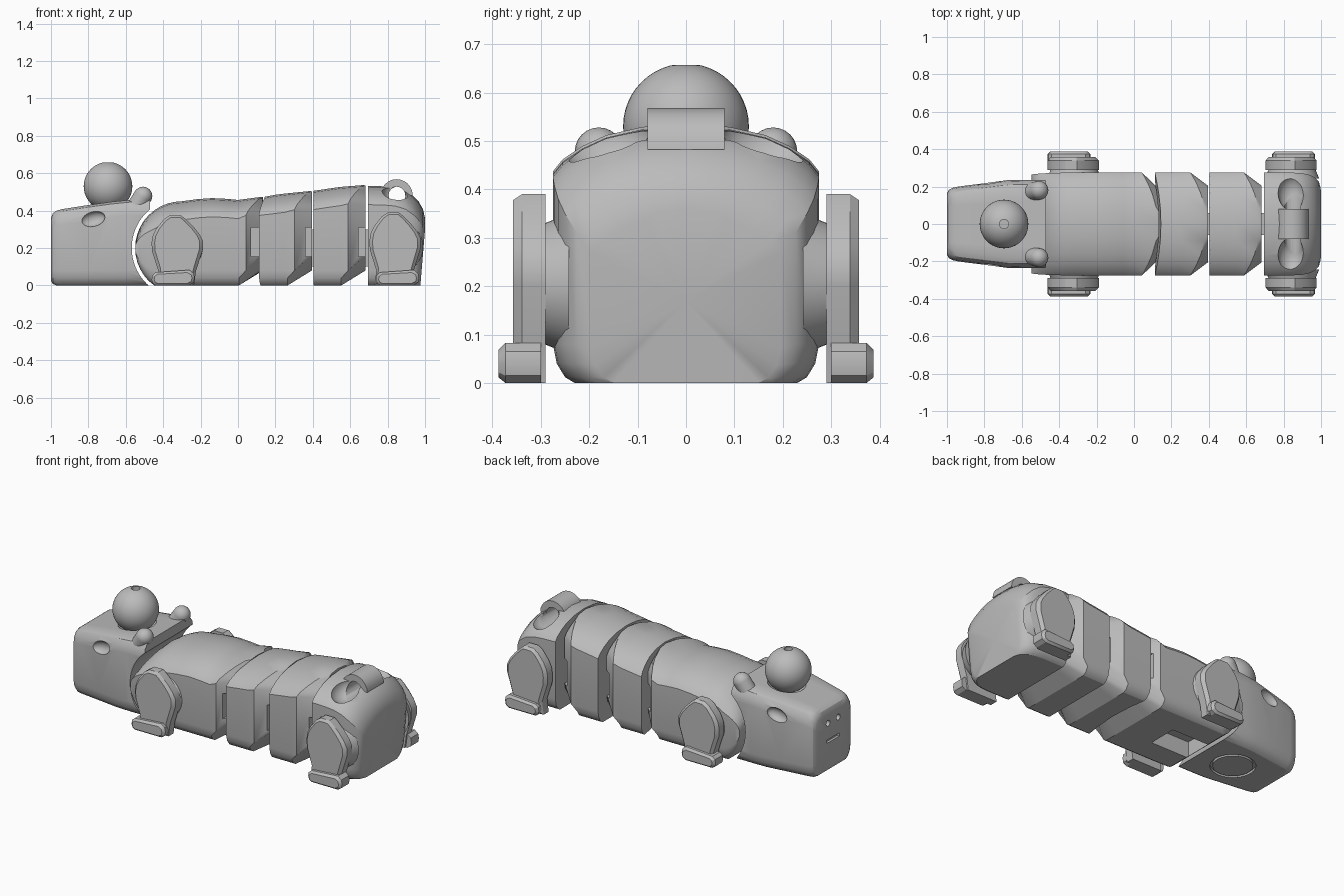
import bpy, bmesh, math
from mathutils import Matrix, Vector

if "Cube" in bpy.data.objects:
    bpy.data.objects.remove(bpy.data.objects["Cube"])

mat = bpy.data.materials.new("plain_grey")
mat.diffuse_color = (0.5, 0.5, 0.5, 1)
mat.use_nodes = True
mat.node_tree.nodes["Principled BSDF"].inputs["Base Color"].default_value = mat.diffuse_color


def finish(bm, name, angle=30):
    bmesh.ops.recalc_face_normals(bm, faces=bm.faces)
    me = bpy.data.meshes.new(name)
    bm.to_mesh(me)
    bm.free()
    ob = bpy.data.objects.new(name, me)
    bpy.context.collection.objects.link(ob)
    me.materials.append(mat)
    smooth(ob, angle)
    return ob


def smooth(ob, angle=30):
    bpy.ops.object.select_all(action='DESELECT')
    ob.select_set(True)
    bpy.context.view_layer.objects.active = ob
    bpy.ops.object.shade_smooth_by_angle(angle=math.radians(angle))


def ball(name, loc, radii, rot=0, seg=32):
    bm = bmesh.new()
    m = Matrix.Translation(loc) @ Matrix.Rotation(rot, 4, 'Y') @ Matrix.Diagonal((*radii, 1))
    bmesh.ops.create_uvsphere(bm, u_segments=seg, v_segments=seg // 2, radius=1, matrix=m)
    return finish(bm, name)


def box(name, lo, hi):
    bm = bmesh.new()
    lo, hi = Vector(lo), Vector(hi)
    bmesh.ops.create_cube(bm, size=1, matrix=Matrix.Translation((lo + hi) / 2) @ Matrix.Diagonal((*(hi - lo), 1)))
    return finish(bm, name)


def tube(name, loc, r1, r2, depth, axis='Y', seg=48):
    bm = bmesh.new()
    rot = {'Z': Matrix(), 'Y': Matrix.Rotation(-math.pi / 2, 4, 'X'),
           'X': Matrix.Rotation(math.pi / 2, 4, 'Y')}[axis]
    bmesh.ops.create_cone(bm, cap_ends=True, segments=seg, radius1=r1, radius2=r2, depth=depth,
                          matrix=Matrix.Translation(loc) @ rot)
    return finish(bm, name)


def cut(ob, *cutters, op='DIFFERENCE'):
    for c in cutters:
        bpy.context.view_layer.objects.active = ob
        m = ob.modifiers.new("cut", 'BOOLEAN')
        m.operation, m.solver, m.object = op, 'EXACT', c
        bpy.ops.object.modifier_apply(modifier=m.name)
        bpy.data.objects.remove(c)
    smooth(ob)


def ring(x, w, h, z0=0, boxy=False, shift=None):
    """Cross-section with rounded lower corners and a domed or boxy top."""
    k = min(1, (h - z0) / 0.4)
    half = [(0, z0), (w * .5, z0), (w - .045, z0), (w - .025, z0 + .012 * k), (w - .008, z0 + .04 * k),
            (w, z0 + .08 * k)]
    if boxy:
        half += [(w, h - .08 * k), (w - .006, h - .04 * k), (w - .025, h - .012 * k), (w - .055, h), (w * .5, h), (0, h)]
    else:
        half += [(w, h - .1 * k), (w - .02, h - .075 * k), (w - .06, h - .048 * k), (w - .11, h - .025 * k),
                 (w * .33, h - .008 * k), (0, h)]
    pts = half + [(-y, z) for y, z in half[-2:0:-1]]
    return [Vector((x + (shift(y, z) if shift else 0), y, z)) for y, z in pts]


def loft(name, rings):
    bm = bmesh.new()
    vs = [[bm.verts.new(p) for p in r] for r in rings]
    n = len(vs[0])
    for a, b in zip(vs, vs[1:]):
        for i in range(n):
            bm.faces.new((a[i], a[(i + 1) % n], b[(i + 1) % n], b[i]))
    for r in (vs[0], vs[-1]):
        c = bm.verts.new(sum((v.co for v in r), Vector()) / n)
        for i in range(n):
            bm.faces.new((r[i], r[(i + 1) % n], c))
    return finish(bm, name)


def rear_end(xe, h, c=0):
    """Tapered rounded back end of a body segment."""
    bow = lambda y, z: -c * (y / .275) ** 2
    lip = lambda y, z: -.13 if z < .05 else -.008 - .085 * (y / .275) ** 2
    return [ring(xe, .275, h, shift=lip), ring(xe, .205, h - .003, .08, shift=bow)]


# Head with concave neck, eye dents, nostrils, mouth and ball socket
head = loft("head", [ring(*a, boxy=True) for a in (
    (-1, .165, .36, .025), (-.99, .182, .385, .008), (-.97, .193, .4, 0), (-.94, .2, .408, 0),
    (-.8, .218, .43, 0), (-.68, .234, .447, 0), (-.6, .236, .455, 0), (-.47, .236, .468, 0))])
cut(head, tube("neck_cutter", (-.3, 0, .2), .268, .268, 1, seg=96),
    ball("socket_cutter", (-.695, 0, .53), (.139, .139, .139)),
    box("mouth_cutter", (-1.1, -.06, .18), (-.985, .06, .2)))
for s in (-1, 1):
    cut(head, ball("eye_cutter", (-.775, s * .225, .355), (.065, .035, .04), rot=-.25),
        tube("nostril_cutter", (-1, s * .05, .3), .018, .018, .05, 'X', 20))
groove = tube("groove_cutter", (-.7, 0, 0), .125, .125, .03, 'Z')
cut(groove, tube("groove_core", (-.7, 0, 0), .11, .11, .1, 'Z'))
cut(head, groove)

# Ball on the head with a flat pierced top
top_ball = ball("head_ball", (-.695, 0, .53), (.13, .13, .13), seg=48)
cut(top_ball, box("flat_cutter", (-.9, -.2, .657), (-.5, .2, .8)),
    tube("hole_cutter", (-.695, 0, .65), .025, .025, .06, 'Z', 24))

# Ears
for s in (-1, 1):
    bm = bmesh.new()
    a, b = Vector((-.545, s * .172, .42)), Vector((-.508, s * .18, .478))
    for p in (a, b):
        bmesh.ops.create_uvsphere(bm, u_segments=24, v_segments=12, radius=.05, matrix=Matrix.Translation(p))
    q = (b - a).to_track_quat('Z', 'Y').to_matrix().to_4x4()
    bmesh.ops.create_cone(bm, segments=24, radius1=.05, radius2=.05, depth=(b - a).length,
                          matrix=Matrix.Translation((a + b) / 2) @ q)
    finish(bm, "ear")

# Front body with a round front
rings = []
for i in range(1, 11):
    t = i / 10 * math.pi / 2
    dz = .25 * math.sin(t)
    rings.append(ring(-.3 - .25 * math.cos(t), .262 + .013 * math.sin(t), .2 + dz, max(0, .2 - dz)))
rings += [ring(*a) for a in ((-.22, .275, .461), (-.14, .275, .467), (-.06, .275, .463), (0, .275, .457))]
front_body = loft("front_body", rings + rear_end(.135, .474, .035))
cut(front_body, box("slot_cutter", (-.46, -.09, -.1), (-.2, .09, .1)))

# Middle body segments
mid_a = loft("middle_segment_front", [
    ring(.111, .275, .474, shift=lambda y, z: .033 * (1 - (y / .275) ** 2)),
    ring(.2, .275, .485), ring(.25, .275, .491)] + rear_end(.395, .505))
mid_b = loft("middle_segment_back", [
    ring(.405, .275, .506), ring(.48, .275, .517), ring(.55, .275, .527)] + rear_end(.682, .537))

# Side notches in each joint, and the link inside it
for ob, x in ((front_body, .11), (mid_a, .4), (mid_b, .685)):
    for s in (-1, 1):
        lo, hi = sorted((s * .12, s * .4))
        cut(ob, box("notch_cutter", (x - .04, lo, .155), (x + .001, hi, .31)))
    box("joint_link", (x - .05, -.06, .1), (x + .04, .06, .3))

# Rump with rounded back and scooped tail loop
rump = loft("rump", [ring(*a, shift=lambda y, z: 0) for a in (
    (.695, .275, .532), (.78, .275, .53), (.84, .275, .525))] +
    [ring(*a, shift=lambda y, z: -.025 * max(0, 1 - z / .3)) for a in (
        (.895, .272, .508), (.935, .264, .48), (.965, .25, .45), (.988, .226, .41), (1, .195, .36))])
for s in (-1, 1):
    cut(rump, ball("scoop_cutter", (.842, s * .17, .51), (.072, .1, .075)))
cut(rump, tube("loop_hole", (.85, 0, .482), .045, .045, .34, seg=24))

# Tail bridge over the scoop
bm = bmesh.new()
arc = [(.848 + r * math.cos(a), .482 + r * math.sin(a)) for r, f in ((.086, 1), (.046, -1))
       for a in [math.pi * (.5 - f * .5 + f * i / 12) for i in range(13)]]
f = bm.faces.new([bm.verts.new((x, -.08, z)) for x, z in arc])
e = bmesh.ops.extrude_face_region(bm, geom=[f])
bmesh.ops.translate(bm, vec=(0, .16, 0), verts=[v for v in e['geom'] if isinstance(v, bmesh.types.BMVert)])
finish(bm, "tail_bridge")


def plate(name, pts, y0, y1, chamfer):
    """Upright plate whose outer rim is chamfered."""
    bm = bmesh.new()
    n = len(pts)
    cx, cz = sum(p[0] for p in pts) / n, sum(p[1] for p in pts) / n
    sx, sz = [max(abs(p[i] - c) for p in pts) for i, c in ((0, cx), (1, cz))]
    d = chamfer * (1 if y1 > y0 else -1)
    rows = []
    for y, k in ((y0, 0), (y1 - d, 0), (y1, chamfer)):
        rows.append([bm.verts.new((cx + (x - cx) * (1 - k / sx), y, cz + (z - cz) * (1 - k / sz))) for x, z in pts])
    for a, b in zip(rows, rows[1:]):
        for i in range(n):
            bm.faces.new((a[i], a[(i + 1) % n], b[(i + 1) % n], b[i]))
    bm.faces.new(rows[0])
    bm.faces.new(rows[2])
    return finish(bm, name)


# Legs: plate, foot and hip disc, mirrored to both sides
outline = [(-.11, 0), (.09, 0), (.1, .08), (.137, .2), (.137, .25), (.12, .285), (.085, .33), (.045, .37),
           (.02, .39), (-.04, .39), (-.07, .37), (-.11, .32), (-.13, .28), (-.137, .24), (-.135, .19), (-.1, .08)]
foot = [(-.09, 0), (.09, 0), (.113, .015), (.118, .04), (.113, .065), (.09, .083),
        (-.09, .07), (-.108, .055), (-.112, .03), (-.105, .01)]
for label, x, k in (("front", -.325, .96), ("rear", .84, 1)):
    for s in (-1, 1):
        plate(label + "_leg", [(x + px, pz * k) for px, pz in outline], s * .29, s * .357, .018)
        plate(label + "_foot", [(x + px - (.025 if k < 1 else -.01), pz) for px, pz in foot],
              s * .3, s * .387, .014)
        r = (.145, .125) if s > 0 else (.125, .145)
        tube(label + "_hip", (x + .005, s * .267, .205), *r, .05)
